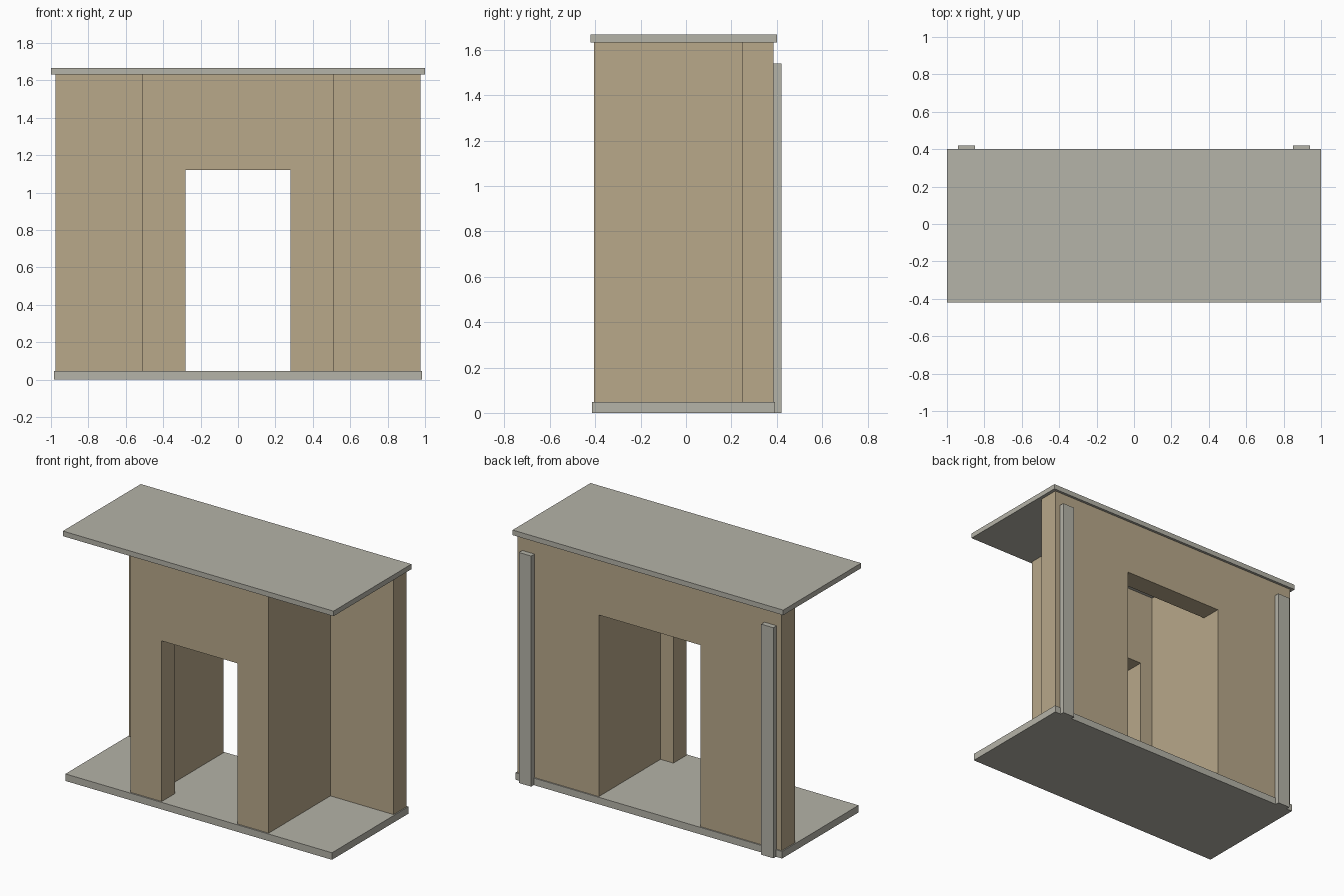
import bpy
import bmesh
from mathutils import Vector

cube = bpy.data.objects.get("Cube")
if cube:
    bpy.data.objects.remove(cube, do_unlink=True)


def make_material(name, rgb):
    mat = bpy.data.materials.new(name)
    mat.use_nodes = True
    mat.diffuse_color = (*rgb, 1)
    mat.node_tree.nodes["Principled BSDF"].inputs["Base Color"].default_value = (*rgb, 1)
    return mat


plaster = make_material("sand plaster", (0.479, 0.392, 0.254))
stone = make_material("grey stone", (0.462, 0.451, 0.392))


def extrude(name, outline, y0, y1, mat):
    """Extrude an x-z outline from y0 to y1."""
    bm = bmesh.new()
    face = bm.faces.new([bm.verts.new((x, y0, z)) for x, z in outline])
    result = bmesh.ops.extrude_face_region(bm, geom=[face])
    moved = [v for v in result["geom"] if isinstance(v, bmesh.types.BMVert)]
    bmesh.ops.translate(bm, verts=moved, vec=Vector((0, y1 - y0, 0)))
    bmesh.ops.recalc_face_normals(bm, faces=bm.faces)
    mesh = bpy.data.meshes.new(name)
    bm.to_mesh(mesh)
    bm.free()
    mesh.materials.append(mat)
    obj = bpy.data.objects.new(name, mesh)
    bpy.context.collection.objects.link(obj)
    return obj


def box(name, x0, x1, y0, y1, z0, z1, mat):
    return extrude(name, [(x0, z0), (x1, z0), (x1, z1), (x0, z1)], y0, y1, mat)


FLOOR, CEILING = 0.047, 1.633
FRONT, FRONT_IN, BACK_IN, BACK = -0.405, -0.267, 0.247, 0.385
ROOM_IN, ROOM_OUT = 0.375, 0.51


def doorway_wall(name, half_width, door_half, door_top, y0, y1):
    """Wall with a centred doorway that reaches the floor."""
    right = [(door_half, door_top), (door_half, FLOOR),
             (half_width, FLOOR), (half_width, CEILING)]
    left = [(-x, z) for x, z in reversed(right)]
    return extrude(name, right + left, y0, y1, plaster)


# Floor and roof slabs
box("floor_slab", -0.985, 0.985, -0.415, 0.393, 0, FLOOR, stone)
box("roof_slab", -1, 1, -0.42, 0.402, CEILING, 1.667, stone)

# Walls with the front and back doorways
doorway_wall("front_wall", ROOM_OUT, 0.28, 1.12, FRONT, FRONT_IN)
doorway_wall("back_wall", 0.977, ROOM_IN, 1.26, BACK_IN, BACK)

# Side walls of the passage and the rear posts
for side, s in (("left", 1), ("right", -1)):
    x0, x1 = sorted((s * ROOM_IN, s * ROOM_OUT))
    box(side + "_passage_wall", x0, x1, FRONT_IN, BACK_IN, FLOOR, CEILING, plaster)
    x0, x1 = sorted((s * 0.85, s * 0.94))
    box(side + "_rear_post", x0, x1, BACK, 0.42, 0, 1.54, stone)
